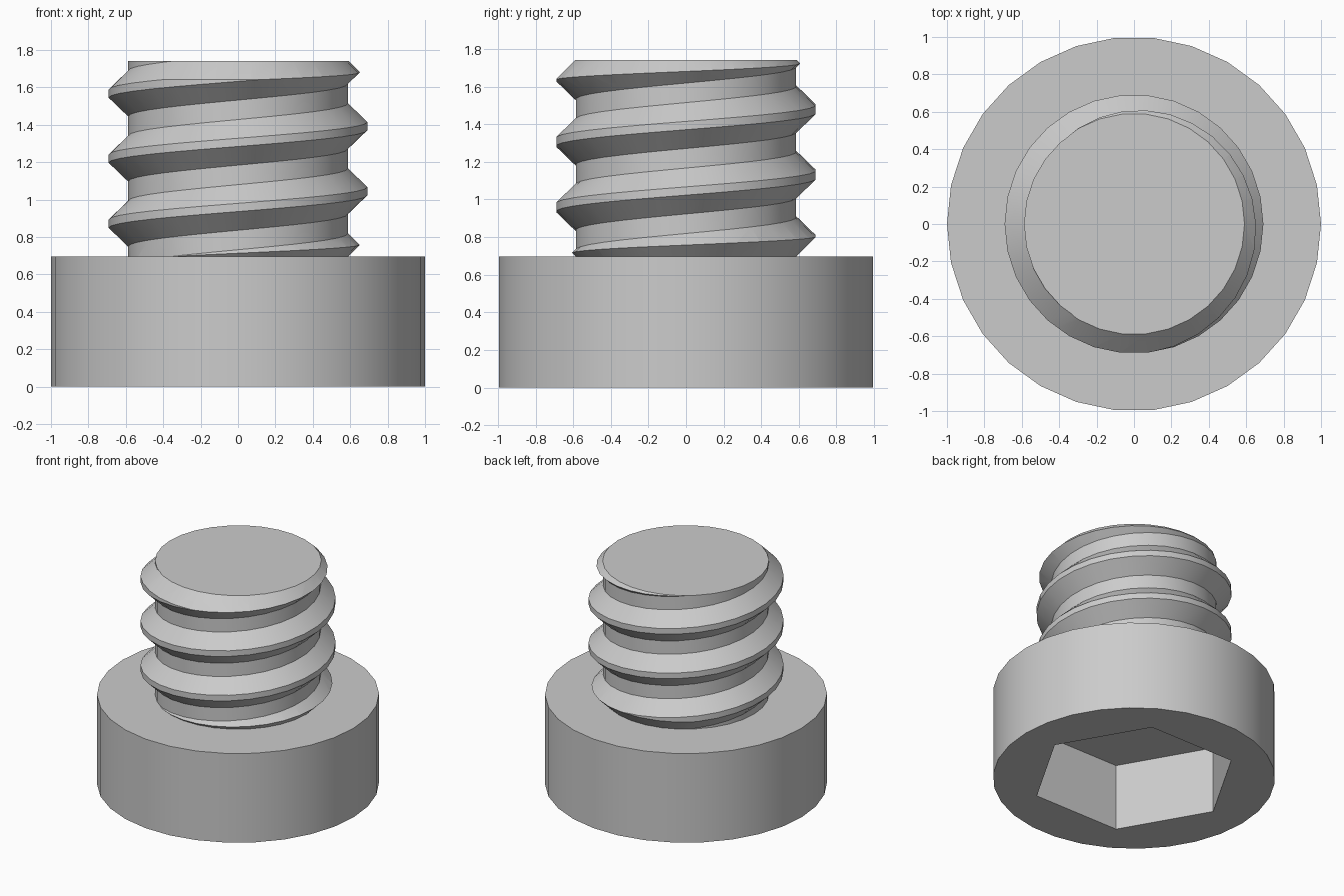
import bpy, bmesh, math

cube = bpy.data.objects.get("Cube")
if cube:
    bpy.data.objects.remove(cube, do_unlink=True)

SIDES = 30
HEAD_TOP = 0.697
TOP = 1.742
PITCH = 0.348
CORE, CREST = 0.588, 0.692

steel = bpy.data.materials.new("plain grey")
steel.use_nodes = True
grey = (0.6, 0.6, 0.6, 1)
steel.diffuse_color = grey
steel.node_tree.nodes["Principled BSDF"].inputs["Base Color"].default_value = grey


def polar(r, turn, z):
    a = math.tau * turn
    return (r * math.cos(a), r * math.sin(a), z)


def make_object(name, bm):
    bmesh.ops.recalc_face_normals(bm, faces=bm.faces)
    mesh = bpy.data.meshes.new(name)
    bm.to_mesh(mesh)
    bm.free()
    mesh.materials.append(steel)
    obj = bpy.data.objects.new(name, mesh)
    bpy.context.collection.objects.link(obj)
    return obj


def lathe(name, profile, sides):
    """Closed solid from (radius, height) rings."""
    bm = bmesh.new()
    rings = [[bm.verts.new(polar(r, i / sides, z)) for i in range(sides)]
             for r, z in profile]
    for low, high in zip(rings, rings[1:]):
        for i in range(sides):
            j = (i + 1) % sides
            bm.faces.new((low[i], low[j], high[j], high[i]))
    bm.faces.new(rings[0])
    bm.faces.new(rings[-1])
    return make_object(name, bm)


def cut(obj, cutter, operation):
    cutter.hide_render = True
    mod = obj.modifiers.new("cut", 'BOOLEAN')
    mod.operation = operation
    mod.solver = 'EXACT'
    mod.object = cutter
    bpy.ops.object.select_all(action='DESELECT')
    obj.select_set(True)
    bpy.context.view_layer.objects.active = obj
    bpy.ops.object.modifier_apply(modifier=mod.name)
    bpy.data.objects.remove(cutter, do_unlink=True)
    bpy.ops.object.shade_smooth_by_angle(angle=math.radians(30))


def helical_rod(name):
    """Rod with a right-handed trapezoid ridge, longer than needed."""
    section = [(CORE, -0.122), (CREST, -0.022), (CREST, 0.022), (CORE, 0.122)]
    step = len(section)
    bm = bmesh.new()
    columns = []
    for i in range(SIDES):
        turn = i / SIDES
        columns.append([bm.verts.new(polar(r, turn, HEAD_TOP + PITCH * (turn + n) + dz))
                        for n in range(-2, 6) for r, dz in section])
    # The last column joins the first one pitch higher
    columns.append(columns[0][step:])
    for a, b in zip(columns, columns[1:]):
        for m in range(min(len(a), len(b)) - 1):
            bm.faces.new((a[m], b[m], b[m + 1], a[m + 1]))
    # Fan caps at both ends
    middle = (HEAD_TOP + TOP) / 2
    rim = [e for e in bm.edges if e.is_boundary]
    low_pole = bm.verts.new((0, 0, HEAD_TOP - 2 * PITCH))
    high_pole = bm.verts.new((0, 0, TOP + 2 * PITCH))
    for e in rim:
        pole = low_pole if e.verts[0].co.z < middle else high_pole
        bm.faces.new((e.verts[0], e.verts[1], pole))
    return make_object(name, bm)


# Round head with a hexagonal socket underneath
head = lathe("head", [(1, 0), (1, HEAD_TOP)], SIDES)
socket = lathe("socket_cutter", [(0.733, -0.2), (0.733, 0.52)], 6)
cut(head, socket, 'DIFFERENCE')

# Threaded shank, trimmed to length with bevelled thread ends
shank = helical_rod("threaded_shank")
end, rise, sink = CORE + 0.003, 0.22, 0.03
envelope = lathe("shank_envelope", [
    (end - sink, HEAD_TOP - sink), (end + rise, HEAD_TOP + rise),
    (end + rise, TOP - rise), (end, TOP)], SIDES)
cut(shank, envelope, 'INTERSECT')
